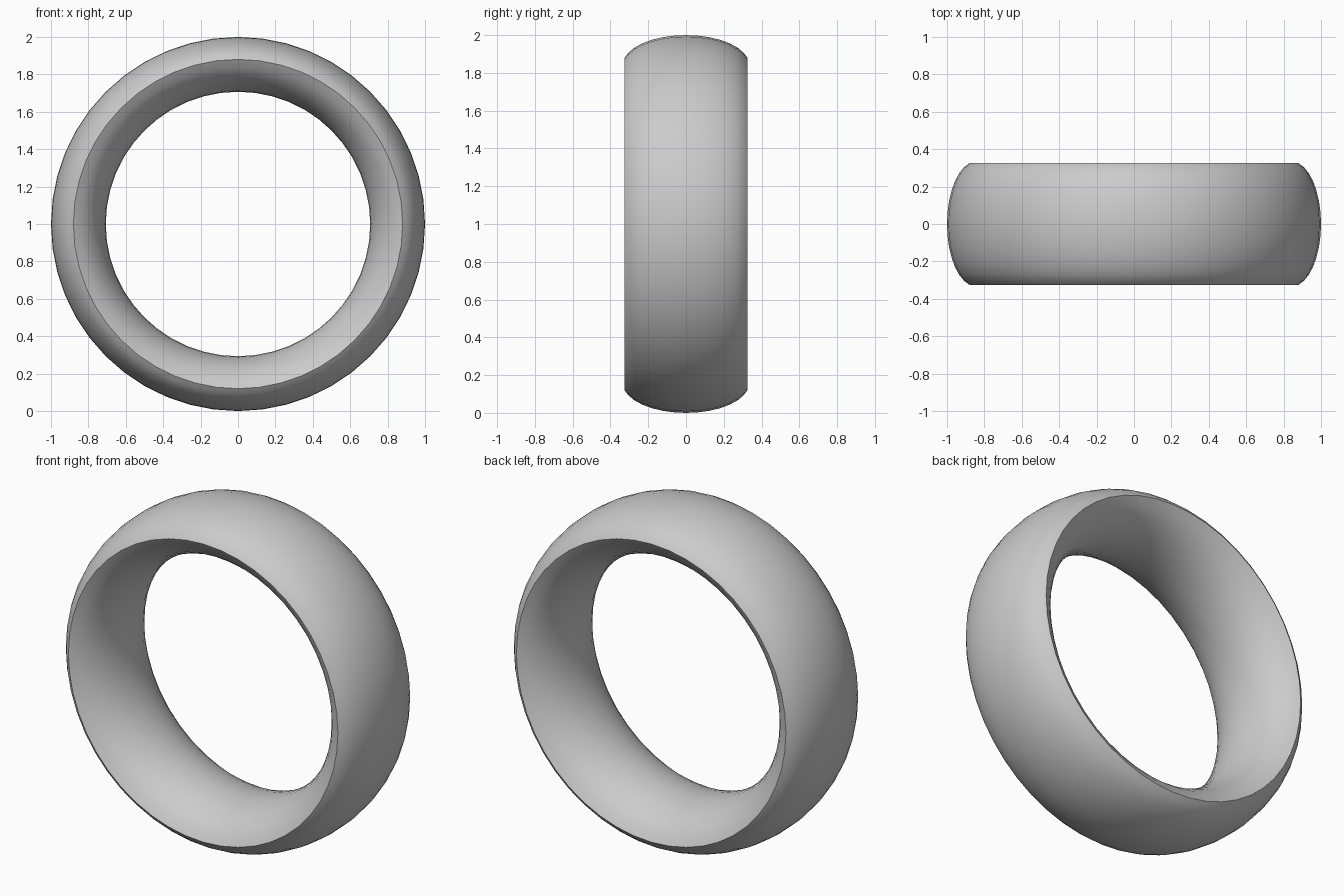
import bpy, bmesh, math

if "Cube" in bpy.data.objects:
    bpy.data.objects.remove(bpy.data.objects["Cube"])

SEGMENTS = 48      # sides around the ring
HALF_WIDTH = 0.325
STEPS = 14         # profile points across each face


def arc(start_r, depth, semi):
    """Curved face from one rim to the other: (radius, y) points."""
    end = math.asin(HALF_WIDTH / semi)
    pts = []
    for i in range(STEPS + 1):
        a = -end + 2 * end * i / STEPS
        pts.append((start_r + depth * (1 - math.cos(a)), semi * math.sin(a)))
    return pts


# Domed outside and bulging inside meet in a sharp rim on both sides
outer = arc(1.0, -0.158, 0.335)
inner = arc(0.707, 0.26, 0.345)
profile = outer + inner[-2:0:-1]

# Spin the closed profile around the y axis
bm = bmesh.new()
rings = []
for s in range(SEGMENTS):
    t = 2 * math.pi * s / SEGMENTS
    rings.append([bm.verts.new((r * math.cos(t), y, 1 + r * math.sin(t))) for r, y in profile])
n = len(profile)
for s in range(SEGMENTS):
    a, b = rings[s], rings[(s + 1) % SEGMENTS]
    for i in range(n):
        j = (i + 1) % n
        bm.faces.new((a[i], a[j], b[j], b[i]))
bmesh.ops.recalc_face_normals(bm, faces=bm.faces)

# Smooth faces with sharp rims
for f in bm.faces:
    f.smooth = True
for e in bm.edges:
    if all(abs(abs(v.co.y) - HALF_WIDTH) < 1e-4 for v in e.verts):
        e.smooth = False

mesh = bpy.data.meshes.new("ring_band")
bm.to_mesh(mesh)
bm.free()
band = bpy.data.objects.new("ring_band", mesh)
bpy.context.collection.objects.link(band)

grey = bpy.data.materials.new("light grey")
grey.diffuse_color = (0.6, 0.6, 0.6, 1)
grey.use_nodes = True
grey.node_tree.nodes["Principled BSDF"].inputs["Base Color"].default_value = grey.diffuse_color
mesh.materials.append(grey)
